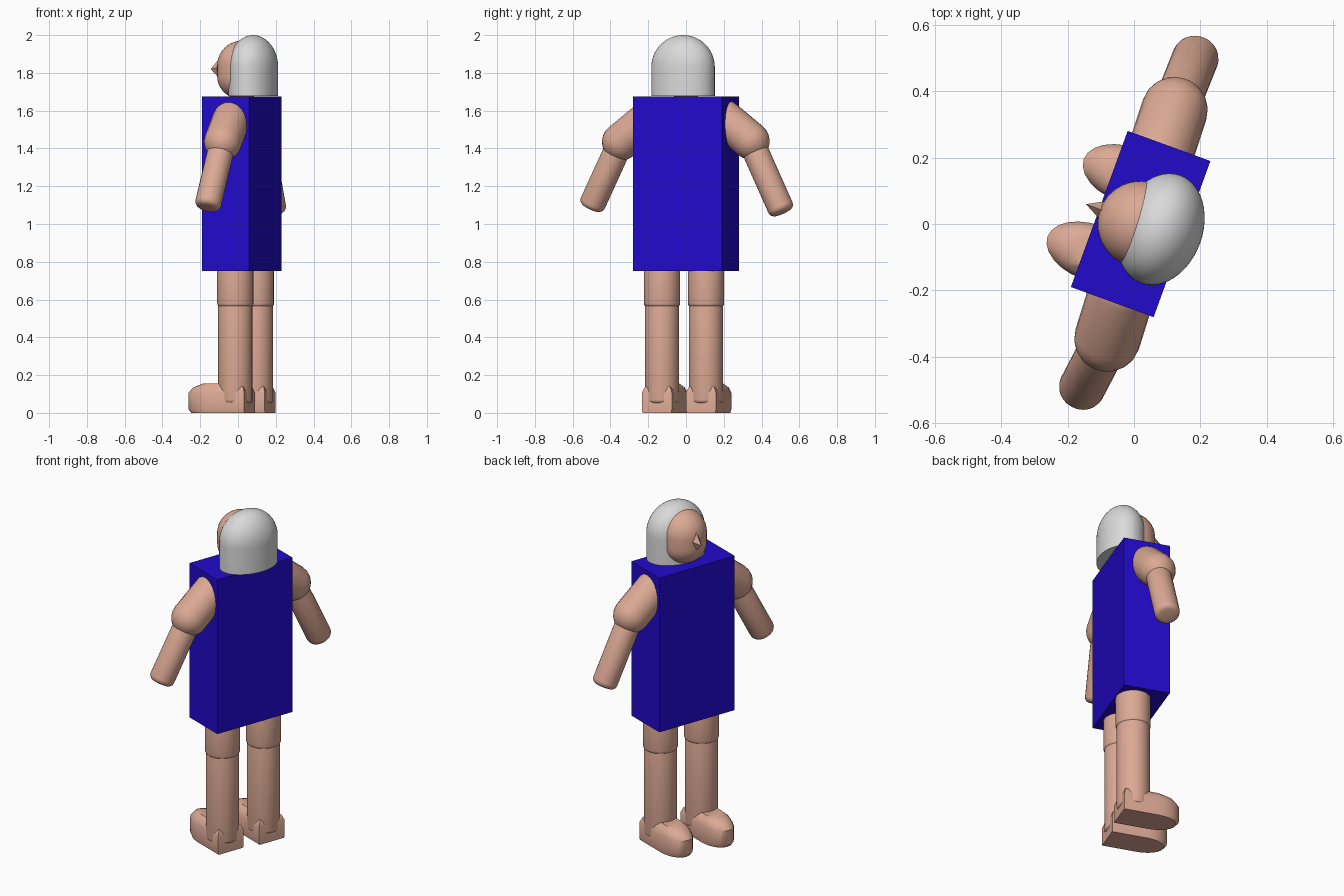
import bpy, bmesh, math
from mathutils import Matrix, Vector

if "Cube" in bpy.data.objects:
    bpy.data.objects.remove(bpy.data.objects["Cube"])

# body frame: the figure faces local -x and is turned 20 degrees about z
BODY = Matrix.Translation((0.02, 0, 0)) @ Matrix.Rotation(math.radians(-20), 4, 'Z')


def material(name, rgb):
    m = bpy.data.materials.new(name)
    m.diffuse_color = (*rgb, 1)
    m.use_nodes = True
    m.node_tree.nodes["Principled BSDF"].inputs["Base Color"].default_value = m.diffuse_color
    return m


SKIN = material("skin", (0.72, 0.40, 0.30))
BLUE = material("blue_cloth", (0.016, 0.003, 0.60))
GREY = material("grey_hair", (0.70, 0.70, 0.70))


def finish(name, bm, matrix, mat, smooth=True):
    bmesh.ops.transform(bm, matrix=matrix, verts=bm.verts)
    bmesh.ops.remove_doubles(bm, verts=bm.verts, dist=1e-5)
    bmesh.ops.recalc_face_normals(bm, faces=bm.faces)
    me = bpy.data.meshes.new(name)
    bm.to_mesh(me)
    bm.free()
    me.materials.append(mat)
    ob = bpy.data.objects.new(name, me)
    bpy.context.collection.objects.link(ob)
    if smooth:
        bpy.ops.object.select_all(action='DESELECT')
        ob.select_set(True)
        bpy.context.view_layer.objects.active = ob
        bpy.ops.object.shade_smooth_by_angle(angle=math.radians(35))
    return ob


def loft(name, rings, matrix, mat, smooth=True):
    bm = bmesh.new()
    vs = [[bm.verts.new(p) for p in ring] for ring in rings]
    n = len(vs[0])
    for a, b in zip(vs, vs[1:]):
        for i in range(n):
            j = (i + 1) % n
            bm.faces.new((a[i], a[j], b[j], b[i]))
    bm.faces.new(vs[0])
    bm.faces.new(vs[-1])
    return finish(name, bm, matrix, mat, smooth)


def lathe(name, profile, matrix, mat, n=32):
    rings = [[(max(r, 1e-4) * math.cos(2 * math.pi * i / n),
               max(r, 1e-4) * math.sin(2 * math.pi * i / n), z)
              for i in range(n)] for r, z in profile]
    return loft(name, rings, matrix, mat)


def dome(r, z, h, steps=10):
    """Quarter-ellipse profile from (r, z) to the pole at z + h."""
    return [(r * math.cos(t), z + h * math.sin(t))
            for t in (math.pi / 2 * k / steps for k in range(steps + 1))]


def limb(name, a, b, profile_for):
    a, b = Vector(a), Vector(b)
    d = b - a
    m = Matrix.Translation(a) @ d.to_track_quat('Z', 'Y').to_matrix().to_4x4()
    lathe(name, profile_for(d.length), m, SKIN, 24)


def capsule(r):
    return lambda l: dome(r, 0, -r, 6)[::-1] + dome(r, l, r, 6)


def rod(r, c=0.03):
    """Cylinder with rounded ends."""
    def f(l):
        arc = [(r - c + c * math.cos(t), c * math.sin(t))
               for t in (math.pi / 8 * k for k in range(5))]
        return ([(0, 0)] + [(x, c - y) for x, y in arc[::-1]]
                + [(x, l - c + y) for x, y in arc] + [(0, l)])
    return f


# torso
bm = bmesh.new()
bmesh.ops.create_cube(bm, size=1)
bmesh.ops.transform(bm, verts=bm.verts, matrix=Matrix.Translation((0, 0, 1.2125))
                    @ Matrix.Diagonal((0.265, 0.5, 0.925, 1)))
finish("torso", bm, BODY, BLUE, smooth=False)

# head
lathe("head", dome(0.13, 1.78, -0.12)[::-1] + dome(0.13, 1.84, 0.13), BODY, SKIN, 40)

# hair: oval dome set behind the face
lathe("hair", [(0, 1.677), (1, 1.677)] + dome(1, 1.83, 0.17, 14),
      BODY @ Matrix.Translation((0.062, 0.006, 0)) @ Matrix.Diagonal((0.126, 0.173, 1, 1)),
      GREY, 48)

# nose: four-sided point
bm = bmesh.new()
base = [bm.verts.new(p) for p in ((-0.11, 0.035, 1.83), (-0.11, 0, 1.895),
                                  (-0.11, -0.035, 1.83), (-0.11, 0, 1.755))]
tip = bm.verts.new((-0.175, 0, 1.82))
bm.faces.new(base)
for i in range(4):
    bm.faces.new((base[i], base[(i + 1) % 4], tip))
finish("nose", bm, BODY, SKIN, smooth=False)

# arms: shoulder, elbow, hand end
ARMS = {"right": ((-0.035, -0.2, 1.555), (-0.08, -0.345, 1.435), (-0.163, -0.505, 1.085)),
        "left": ((0.075, 0.2, 1.56), (0.122, 0.343, 1.44), (0.19, 0.512, 1.06))}
for side, (s, e, h) in ARMS.items():
    limb(side + "_upper_arm", s, e, capsule(0.1))
    limb(side + "_forearm", e, h, rod(0.07))

# legs and feet
LEGS = {"right": (-0.014, -0.127), "left": (0.095, 0.106)}


def foot_ring(z, k, toe, heel=0.08):
    """Square heel, rounded toe pointing to -x."""
    w = 0.085 * k
    arc = [(-0.12 - (toe - 0.12) * math.sin(t), w * math.cos(t), z)
           for t in (math.pi * i / 12 for i in range(13))]
    return [(heel, w, z)] + arc + [(heel, -w, z)]


for side, (x, y) in LEGS.items():
    limb(side + "_thigh", (x, y, 0.56), (x, y, 0.80), rod(0.096, 0.02))
    limb(side + "_shin", (x, y, 0.05), (x, y, 0.60), rod(0.091, 0.02))
    m = Matrix.Translation((x, y, 0)) @ Matrix.Rotation(math.radians(-20), 4, 'Z')
    loft(side + "_foot", [foot_ring(0, 0.95, 0.245), foot_ring(0.02, 1, 0.262),
                          foot_ring(0.105, 1, 0.262), foot_ring(0.135, 0.85, 0.235, 0.07),
                          foot_ring(0.155, 0.6, 0.18, 0.05)], m, SKIN)
